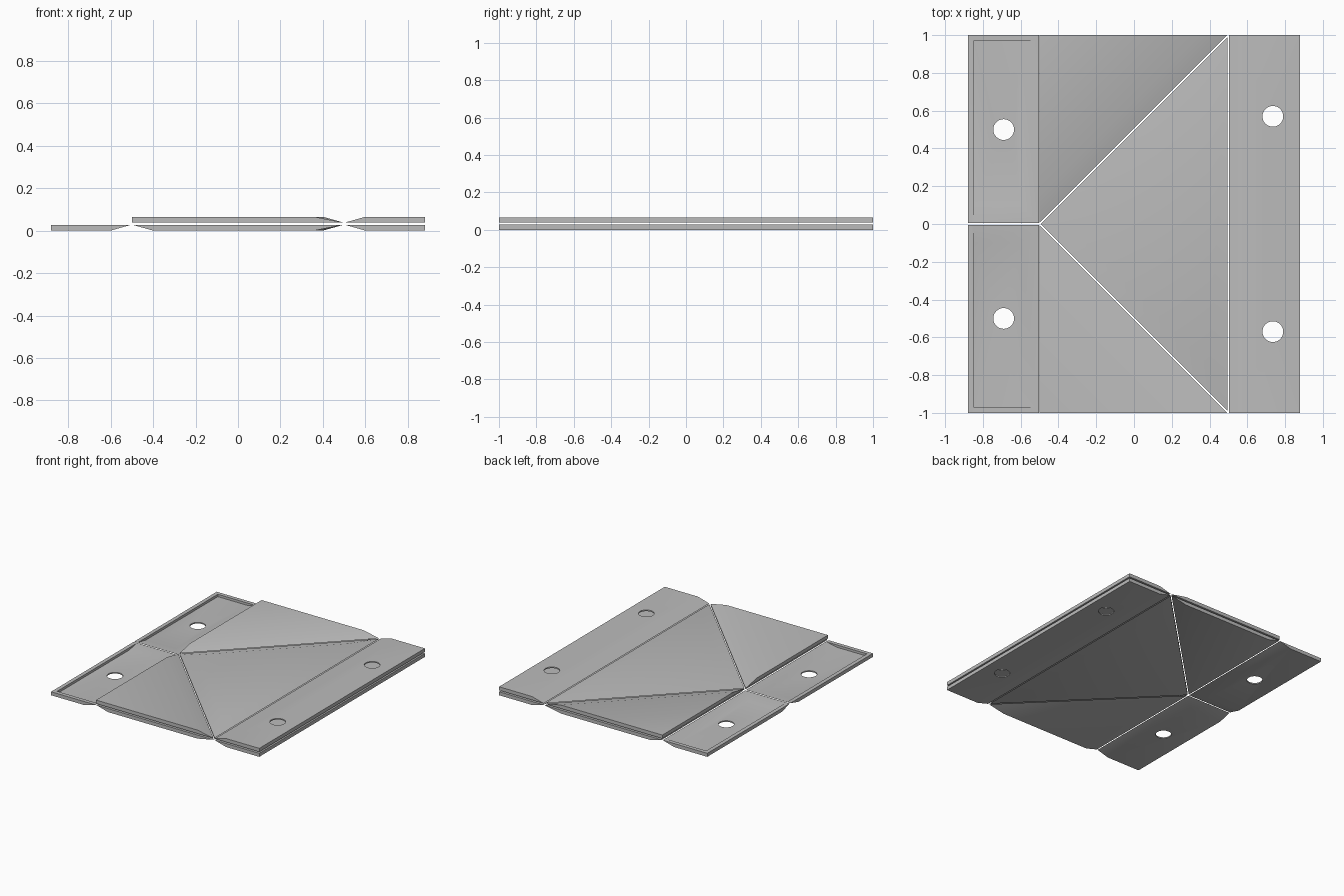
import bpy, bmesh, math
from mathutils import Vector

cube = bpy.data.objects.get("Cube")
if cube:
    bpy.data.objects.remove(cube, do_unlink=True)

HEIGHT, SKIN, TOTAL = 0.027, 0.009, 0.065
TAPER, RIM, GAP = 0.10, 0.03, 0.004
EDGE = 0.88

grey = bpy.data.materials.new("plain grey")
grey.use_nodes = True
colour = (0.5, 0.5, 0.5, 1)
grey.diffuse_color = colour
grey.node_tree.nodes["Principled BSDF"].inputs["Base Color"].default_value = colour


def inset(points, offsets):
    """Move each edge of a counter-clockwise polygon inwards by its own offset."""
    lines = []
    for i, p in enumerate(points):
        d = (points[(i + 1) % len(points)] - p).normalized()
        lines.append((p + Vector((-d.y, d.x)) * offsets[i], d))
    corners = []
    for i, (p, d) in enumerate(lines):
        q, e = lines[i - 1]
        r = p - q
        s = (r.x * d.y - r.y * d.x) / (e.x * d.y - e.y * d.x)
        corners.append(q + e * s)
    return corners


def hole_cutter(x, y):
    bpy.ops.mesh.primitive_cylinder_add(vertices=32, radius=0.055, depth=0.4, location=(x, y, 0.03))
    cutter = bpy.context.object
    cutter.hide_render = True
    return cutter


def panel(name, outline, hinges, upper=False, holes=()):
    """Tray-shaped panel: hinge edges taper to a thin line, other edges are walls."""
    pts = [Vector(p) for p in outline]
    n = len(pts)
    rings = [  # hinge inset, wall inset, height
        (TAPER, 0, 0),
        (GAP, 0, HEIGHT),
        (2 * GAP, RIM, HEIGHT),
        (TAPER, RIM, SKIN),
    ]
    bm = bmesh.new()
    loops = []
    for hinge, wall, z in rings:
        ring = inset(pts, [hinge if i in hinges else wall for i in range(n)])
        height = TOTAL - z if upper else z
        loops.append([bm.verts.new((p.x, p.y, height)) for p in ring])
    bm.faces.new(loops[0])
    bm.faces.new(loops[-1])
    for a, b in zip(loops, loops[1:]):
        for i in range(n):
            j = (i + 1) % n
            bm.faces.new((a[i], a[j], b[j], b[i]))
    bmesh.ops.recalc_face_normals(bm, faces=bm.faces)
    mesh = bpy.data.meshes.new(name)
    bm.to_mesh(mesh)
    bm.free()
    obj = bpy.data.objects.new(name, mesh)
    bpy.context.collection.objects.link(obj)
    mesh.materials.append(grey)

    # bolt holes
    for x, y in holes:
        cutter = hole_cutter(x, y)
        bpy.ops.object.select_all(action='DESELECT')
        bpy.context.view_layer.objects.active = obj
        obj.select_set(True)
        mod = obj.modifiers.new("hole", 'BOOLEAN')
        mod.operation, mod.solver, mod.object = 'DIFFERENCE', 'EXACT', cutter
        bpy.ops.object.modifier_apply(modifier=mod.name)
        bpy.data.objects.remove(cutter, do_unlink=True)

    bpy.ops.object.select_all(action='DESELECT')
    bpy.context.view_layer.objects.active = obj
    obj.select_set(True)
    bpy.ops.object.shade_smooth_by_angle(angle=math.radians(30))


# Two stacked sheets with the same fold pattern
for level, upper in (("lower", False), ("upper", True)):
    panel(level + "_centre_panel", [(-0.5, 0), (0.5, -1), (0.5, 1)], {0, 1, 2}, upper)
    panel(level + "_back_panel", [(-0.5, 0), (0.5, 1), (-0.5, 1)],
          {0} if upper else {0, 2}, upper)
    panel(level + "_front_panel", [(-0.5, 0), (-0.5, -1), (0.5, -1)],
          {2} if upper else {0, 2}, upper)
    panel(level + "_left_flap", [(0.5, -1), (EDGE, -1), (EDGE, 1), (0.5, 1)], {3}, upper,
          [(0.735, -0.57), (0.735, 0.57)])

# Open flaps on the lower sheet
panel("right_back_flap", [(-EDGE, 0), (-0.5, 0), (-0.5, 1), (-EDGE, 1)], {0, 1},
      holes=[(-0.69, 0.5)])
panel("right_front_flap", [(-EDGE, -1), (-0.5, -1), (-0.5, 0), (-EDGE, 0)], {1, 2},
      holes=[(-0.69, -0.5)])
